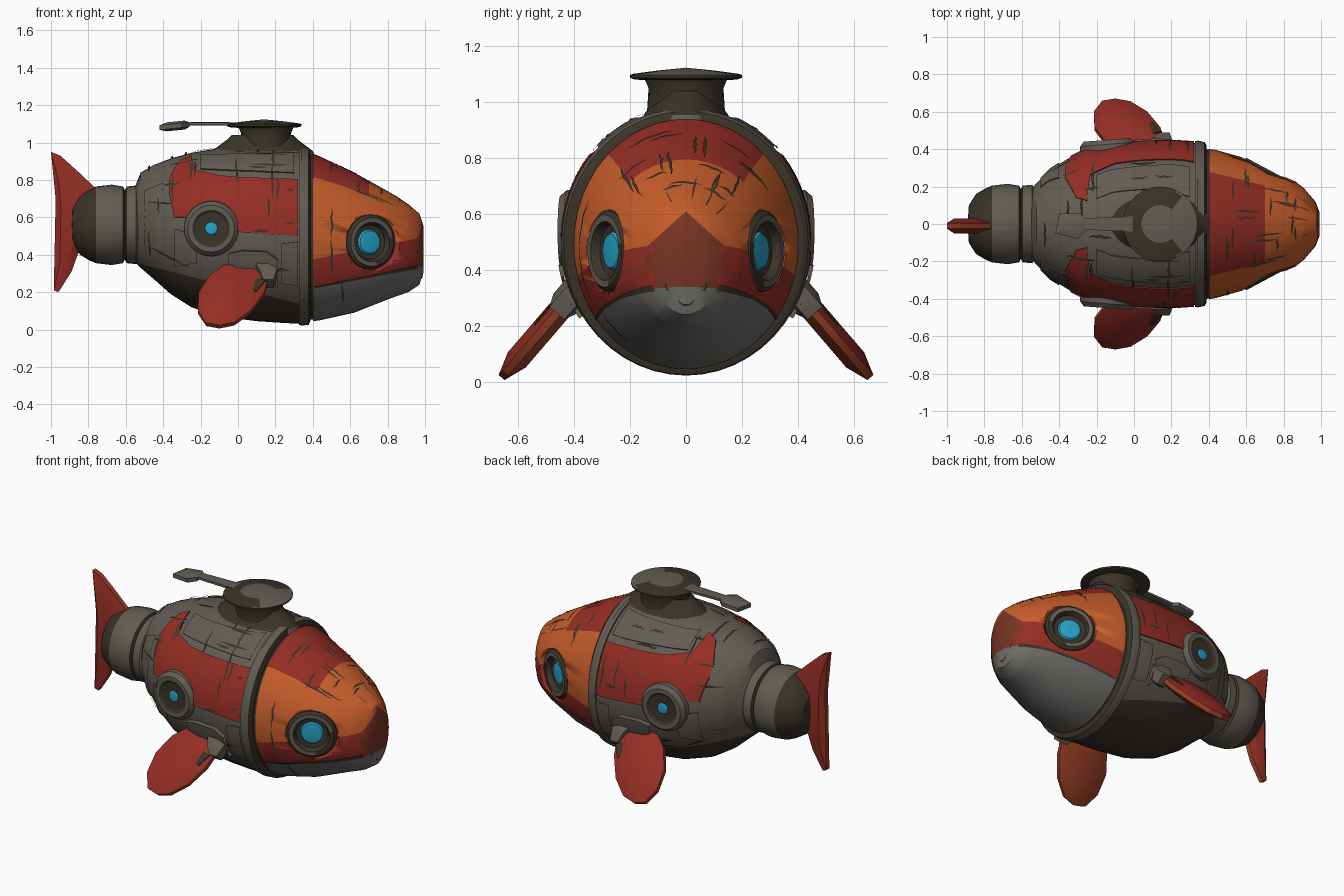
import bpy, bmesh, math, random
from mathutils import Vector

random.seed(4)
if "Cube" in bpy.data.objects:
    bpy.data.objects.remove(bpy.data.objects["Cube"], do_unlink=True)

COLOURS = {"gray_metal": (.122, .106, .086), "dark_metal": (.042, .033, .022),
           "red_paint": (.3, .027, .018), "orange_paint": (.57, .11, .024),
           "jaw_gray": (.165, .157, .145), "maroon_paint": (.19, .034, .018),
           "blue_glass": (.018, .36, .56), "rust_paint": (.34, .052, .02)}
MATS = []
for name, rgb in COLOURS.items():
    m = bpy.data.materials.new(name)
    m.use_nodes = True
    m.diffuse_color = (*rgb, 1)
    bsdf = m.node_tree.nodes["Principled BSDF"]
    bsdf.inputs["Base Color"].default_value = (*rgb, 1)
    bsdf.inputs["Roughness"].default_value = .8
    MATS.append(m)
GRAY, DARK, RED, ORANGE, JAW, MAROON, BLUE, RUST = range(8)


def finish(name, bm, outward=False):
    """Turn a bmesh into a shaded object carrying the shared palette."""
    bmesh.ops.remove_doubles(bm, verts=bm.verts, dist=.0002)
    bmesh.ops.recalc_face_normals(bm, faces=bm.faces)
    if outward:
        bm.normal_update()
        for f in bm.faces:
            c = f.calc_center_median()
            if f.normal.dot(c - Vector((c.x, 0, .5))) < 0:
                f.normal_flip()
    me = bpy.data.meshes.new(name)
    bm.to_mesh(me)
    bm.free()
    for m in MATS:
        me.materials.append(m)
    ob = bpy.data.objects.new(name, me)
    bpy.context.collection.objects.link(ob)
    bpy.ops.object.select_all(action="DESELECT")
    bpy.context.view_layer.objects.active = ob
    ob.select_set(True)
    bpy.ops.object.shade_smooth_by_angle(angle=math.radians(28))
    return ob


def skin(bm, rings, mats=None, closed=True):
    """Bridge rows of points with quads."""
    rows = [[bm.verts.new(p) for p in r] for r in rings]
    for i, (a, b) in enumerate(zip(rows, rows[1:])):
        n = len(a)
        for k in range(n if closed else n - 1):
            j = (k + 1) % n
            f = bm.faces.new((a[k], a[j], b[j], b[k]))
            f.material_index = mats[i] if mats else 0
    return rows


# Hull sections: x, top, bottom, half width
BODY = [(-.56, .74, .37, .17), (-.52, .84, .33, .22), (-.45, .88, .27, .29),
        (-.36, .915, .19, .345), (-.25, .945, .12, .40), (-.1, .97, .07, .43),
        (.1, .98, .045, .44), (.25, .975, .035, .44), (.355, .955, .03, .43)]
HEAD = [(.402, .94, .045, .402), (.44, .925, .05, .395), (.62, .84, .09, .345),
        (.81, .735, .165, .27), (.91, .67, .2, .19), (.97, .62, .24, .12),
        (.993, .55, .31, .06)]


def section(secs, x):
    for a, b in zip(secs, secs[1:]):
        if x <= b[0]:
            break
    t = max(0, min(1, (x - a[0]) / (b[0] - a[0])))
    top, bot, hw = (a[i] + (b[i] - a[i]) * t for i in (1, 2, 3))
    return (top + bot) / 2, (top - bot) / 2, hw


def on_hull(secs, x, ang, lift=0):
    cz, hz, hw = section(secs, x)
    return (x, (hw + lift) * math.cos(ang), cz + (hz + lift) * math.sin(ang))


def loft(name, secs, cuts=(), rule=lambda c: DARK, sides=48):
    bm = bmesh.new()
    rows = skin(bm, [[on_hull(secs, s[0], math.tau * k / sides) for k in range(sides)]
                     for s in secs])
    for r in (rows[0], rows[-1]):
        bm.faces.new(r)
    for co, no in cuts:
        bmesh.ops.bisect_plane(bm, geom=bm.verts[:] + bm.edges[:] + bm.faces[:],
                               plane_co=co, plane_no=no)
    for f in bm.faces:
        f.material_index = rule(f.calc_center_median())
    return finish(name, bm)


def plate(name, secs, cols, mat, lift=.008, rows=8, steps=6):
    """Curved plate on both flanks; columns are (x, low z, high z)."""
    for side, label in ((1, "left"), (-1, "right")):
        pts = []
        for a, b in zip(cols, cols[1:]):
            for s in range(steps + 1):
                x, lo, hi = (p + (q - p) * s / steps for p, q in zip(a, b))
                cz, hz, _ = section(secs, x)
                a0, a1 = (math.asin(max(-1, min(1, (z - cz) / hz))) for z in (lo, hi))
                line = [on_hull(secs, x, a0 + (a1 - a0) * k / rows, lift)
                        for k in range(rows + 1)]
                line = [on_hull(secs, x, a0)] + line + [on_hull(secs, x, a1)]
                pts.append([(p[0], p[1] * side, p[2]) for p in line])
        bm = bmesh.new()
        skin(bm, pts, closed=False)
        for f in bm.faces:
            f.material_index = mat
        finish(f"{name}_{label}", bm, outward=True)


def cracks(name, secs, count, lift, avoid):
    """Thin tapered dark seams along or around the hull, clear of the round windows."""
    bm = bmesh.new()
    x0, x1 = secs[0][0] + .05, secs[-1][0] - .06
    for _ in range(count):
        x, a = random.uniform(x0, x1), random.uniform(-.6, math.pi + .6)
        around, size = random.random() < .5, random.uniform(.08, .2)
        pts = []
        for i in range(7):
            t, w = i / 6, .006 * math.sin(math.pi * (i + .4) / 6.8)
            jit = random.uniform(-.005, .005)
            if around:
                ang = a + size * t / .4
                pts.append([on_hull(secs, x + jit + d, ang, lift) for d in (-w, w)])
            else:
                xx = min(x1, x + size * t)
                pts.append([on_hull(secs, xx, a + (jit + d) / .35, lift) for d in (-w, w)])
        if all(math.hypot(p[0][0] - avoid[0], p[0][2] - avoid[1]) > .2 for p in pts):
            skin(bm, pts, closed=False)
    for f in bm.faces:
        f.material_index = DARK
    finish(name, bm, outward=True)


def lathe(name, profile, mats, loc, axis, sides=28, rule=lambda c, m: m):
    rot = Vector(axis).to_track_quat("Z", "Y")
    bm = bmesh.new()
    skin(bm, [[Vector(loc) + rot @ Vector((r * math.cos(math.tau * k / sides),
                                           r * math.sin(math.tau * k / sides), h))
               for k in range(sides)] for r, h in profile], mats)
    for f in bm.faces:
        f.material_index = rule(f.calc_center_median(), f.material_index)
    return finish(name, bm)


def slab(name, outline, place, mats, rim, belly):
    """Blade with thin rim and thicker middle; mats run under side, rim, upper side."""
    n = len(outline)
    cu, cv = (sum(p[i] for p in outline) / n for i in (0, 1))
    inner = [(cu + (u - cu) * .6, cv + (v - cv) * .6) for u, v in outline]
    bm = bmesh.new()
    rows = skin(bm, [[place(u, v, h) for u, v in pts] for pts, h in
                     ((inner, -belly), (outline, -rim), (outline, rim), (inner, belly))], mats)
    for r, mat in ((rows[0], mats[0]), (rows[-1], mats[2])):
        bm.faces.new(r).material_index = mat
    return finish(name, bm)


# Main hull with dark belly
loft("hull", BODY, [((0, 0, .22), (.25, 0, 1))],
     lambda c: DARK if c.z < .22 - .25 * c.x else GRAY)
loft("neck_gap", [(.34, .94, .05, .41), (.412, .93, .055, .395)])
loft("neck_collar", [(.325, .972, .025, .443), (.34, .978, .022, .446), (.378, .967, .025, .438),
                     (.388, .945, .05, .42)], rule=lambda c: DARK if c.x > .38 else GRAY)


# Painted head
def head_paint(c):
    if c.z < .23 + (c.x - .42) * .19:
        return JAW
    if c.x > .96 and c.z < .5:
        return MAROON
    if c.z < .38 + (c.x - .42) * .2:
        return RED
    if c.x > .9 and c.z + .9 * abs(c.y) < .61:
        return MAROON
    return RED if c.x < .7 and abs(c.y) < .27 - .25 * (c.x - .44) and c.z > .6 else ORANGE


head = loft("head", HEAD, [((.42, 0, .23), (-.19, 0, 1)), ((.42, 0, .38), (-.2, 0, 1)),
                           ((.7, 0, 0), (1, 0, 0)), ((.9, 0, 0), (1, 0, 0)),
                           ((.44, .27, 0), (.25, 1, 0)), ((.44, -.27, 0), (.25, -1, 0)),
                           ((0, 0, .61), (0, .9, 1)), ((0, 0, .61), (0, -.9, 1))], head_paint)
plate("mouth_line", HEAD, [(.41, .222, .23), (.8, .298, .308), (.985, .33, .352)], DARK, .004, 2)
lathe("lower_lip", [(0, -.05), (.035, -.04), (.05, 0), (.03, .03), (0, .036)],
      [JAW] * 4, (.955, 0, .305), (1, 0, 0), 14)

# Raised flank plates
plate("red_flank", BODY, [(-.37, .74, .80), (-.34, .60, .86), (-.31, .60, .90),
                          (-.25, .60, .925), (-.235, .58, .85), (-.1, .55, .82),
                          (.02, .52, .81), (.32, .50, .80)], RED)
plate("upper_plate", BODY, [(-.2, .855, .93), (.3, .835, .94)], GRAY)
plate("lower_plate", BODY, [(.23, .25, .46), (.32, .24, .47)], GRAY, .01)
plate("rear_plate", BODY, [(-.5, .45, .74), (-.4, .42, .78)], GRAY)
plate("rear_low_plate", BODY, [(-.34, .34, .54), (-.22, .36, .5)], GRAY, .01)
plate("fin_shoulder", BODY, [(-.05, .36, .41), (.02, .33, .425), (.15, .3, .42), (.21, .24, .38)],
      GRAY, .025)
cracks("hull_cracks", BODY, 64, .0105, (-.135, .54))
cracks("head_cracks", HEAD, 44, .003, (.705, .47))

# Eyes, portholes and side fins
FIN = [(-.06, -.04), (-.15, .16), (-.21, .45), (-.215, .75), (-.17, .96), (-.1, 1.0),
       (-.02, .95), (.07, .75), (.14, .45), (.17, .15), (.13, .0)]
CUFF = [(-.05, -.2), (-.05, -.08), (.0, .0), (.09, .04), (.135, .28), (.19, .28),
        (.21, .1), (.2, -.08), (.12, -.2)]
for s, label in ((1, "left"), (-1, "right")):
    # Dished socket cut into the cheek
    eye_at, eye_axis = (.707, s * .272, .468), (.47, s * .88, 0)
    socket = lathe(f"eye_socket_cutter_{label}",
                   [(0, -.06), (.135, -.06), (.146, .0), (.175, .06), (.19, .12), (0, .12)],
                   [DARK, DARK, ORANGE, ORANGE, DARK], eye_at, eye_axis, 48,
                   lambda c, m: head_paint(c) if m == ORANGE else m)
    cut = head.modifiers.new("eye_socket", "BOOLEAN")
    cut.operation, cut.solver, cut.object = "DIFFERENCE", "EXACT", socket
    bpy.context.view_layer.objects.active = head
    bpy.ops.object.modifier_apply(modifier=cut.name)
    bpy.data.objects.remove(socket, do_unlink=True)
    lathe(f"eye_{label}", [(.148, -.07), (.146, .008), (.13, .022), (.106, .022), (.092, -.008),
                           (.068, -.012), (.06, -.002), (0, .006)],
          [DARK, DARK, GRAY, DARK, DARK, BLUE, BLUE], eye_at, eye_axis,
          rule=lambda c, m: DARK if m == GRAY and c.x > .73 and c.z < .5 else m)
    lathe(f"porthole_{label}", [(.155, -.06), (.146, .026), (.125, .05), (.1, .05), (.086, .041),
                                (.04, .038), (.034, .038), (.028, .043), (0, .046)],
          [GRAY] * 3 + [DARK] * 3 + [BLUE] * 2, (-.14, s * .4, .54), (-.08, s, 0))

    def slope(u, v, h, s=s):
        return (u, s * (.385 + .275 * v + .76 * h), .335 - .32 * v + .65 * h)

    slab(f"side_fin_{label}", FIN, slope, [RUST, RUST, RED], .014, .042)
    slab(f"fin_cuff_{label}", CUFF, slope, [GRAY] * 3, .035, .055)
    slab(f"fin_mark_{label}", [(.09, .25), (.07, .45), (.1, .48), (.145, .3)],
         lambda u, v, h: slope(u, v, h + .035), [DARK] * 3, .003, .004)

# Tail joint and tail fin
lathe("tail_joint", [(0, .345), (.1, .338), (.16, .3), (.19, .25), (.2, .225), (.205, .215),
                     (.215, .13), (.205, .07), (.185, .06), (.205, .05), (.21, 0), (.17, -.04)],
      [DARK] * 5 + [GRAY] * 2 + [DARK] * 2 + [GRAY] * 2, (-.545, 0, .56), (-1, 0, 0))
slab("tail_fin", [(-1, .95), (-.95, .93), (-.85, .84), (-.755, .75), (-.8, .69), (-.85, .55),
                  (-.85, .42), (-.89, .31), (-.96, .2), (-.985, .21), (-.98, .45), (-.975, .7)],
     lambda u, v, h: (u, h - .01, v), [RED, RUST, RED], .015, .04)

# Top tower: flared base, neck and hatch disc
base = lathe("tower_base", [(.3, -.08), (.27, -.01), (.19, .05), (.165, .075), (.15, .075)],
             [GRAY, DARK, DARK, DARK], (0, 0, 0), (0, 0, 1))
base.scale = (1, .56, 1)
base.location = (.13, 0, .965)
lathe("tower_neck", [(.15, -.04), (.14, 0), (.134, .09), (.15, .13)], [DARK] * 3,
      (.15, 0, .96), (0, 0, 1))
lathe("tower_hatch", [(.12, -.005), (.185, .0), (.2, .006), (.2, .016), (.19, .02), (.1, .032),
                      (0, .042)], [DARK] * 5 + [GRAY], (.14, 0, 1.082), (0, 0, 1),
      rule=lambda c, m: GRAY if m == DARK and c.x > .22 and c.z > 1.1 else m)

# Rear paddle on the tower
slab("paddle_arm", [(-.3, -.03), (-.3, .03), (0, .04), (0, -.04)],
     lambda u, v, h: (u, v, 1.1 + h), [GRAY] * 3, .007, .009)
slab("paddle", [(-.42, -.05), (-.4, .055), (-.29, .06), (-.26, .03), (-.26, -.04), (-.3, -.08)],
     lambda u, v, h: (u, v, 1.088 + h + (u + .34) * .1), [GRAY] * 3, .012, .024)
